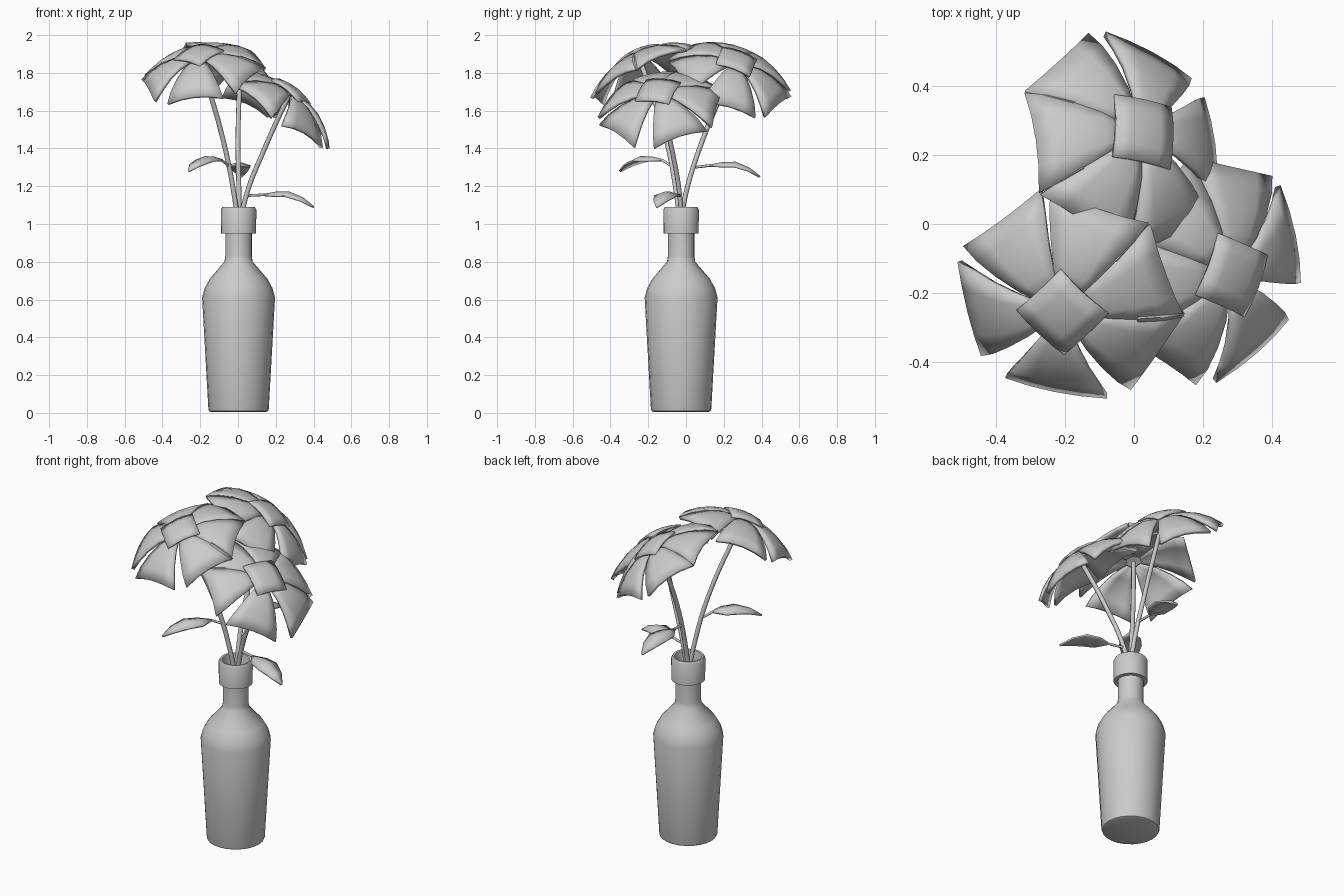
import bpy, bmesh, math
from mathutils import Vector, Matrix

if "Cube" in bpy.data.objects:
    bpy.data.objects.remove(bpy.data.objects["Cube"])


def finish(bm, name, angle=40, thick=0.0):
    bmesh.ops.recalc_face_normals(bm, faces=bm.faces)
    me = bpy.data.meshes.new(name)
    bm.to_mesh(me)
    bm.free()
    ob = bpy.data.objects.new(name, me)
    bpy.context.collection.objects.link(ob)
    bpy.ops.object.select_all(action='DESELECT')
    bpy.context.view_layer.objects.active = ob
    ob.select_set(True)
    if thick:
        m = ob.modifiers.new("thickness", 'SOLIDIFY')
        m.thickness = thick
        m.offset = 0
    bpy.ops.object.shade_smooth_by_angle(angle=math.radians(angle))
    return ob


def lathe(name, profile, centre, sides=24):
    bm = bmesh.new()
    vs = [bm.verts.new((r, 0, z)) for r, z in profile]
    es = [bm.edges.new(p) for p in zip(vs, vs[1:])]
    bmesh.ops.spin(bm, geom=vs + es, axis=(0, 0, 1), cent=(0, 0, 0),
                   angle=2 * math.pi, steps=sides, use_duplicate=False)
    bmesh.ops.remove_doubles(bm, verts=bm.verts, dist=1e-4)
    bmesh.ops.translate(bm, verts=bm.verts, vec=(*centre, 0))
    return finish(bm, name)


def patch(bm, rows, mat):
    """Quad sheet through rows of points."""
    g = [[bm.verts.new(mat @ Vector(p)) for p in row] for row in rows]
    for a, b in zip(g, g[1:]):
        for i in range(len(a) - 1):
            bm.faces.new((a[i], a[i + 1], b[i + 1], b[i]))


def tube(name, pts, radius):
    cu = bpy.data.curves.new(name, 'CURVE')
    cu.dimensions = '3D'
    cu.bevel_depth = radius
    cu.bevel_resolution = 2
    cu.resolution_u = 5
    cu.use_fill_caps = True
    sp = cu.splines.new('BEZIER')
    sp.bezier_points.add(len(pts) - 1)
    for bp, p in zip(sp.bezier_points, pts):
        bp.co = p
        bp.handle_left_type = bp.handle_right_type = 'AUTO'
    ob = bpy.data.objects.new(name, cu)
    bpy.context.collection.objects.link(ob)


def flower(name, centre, normal, angles, square_turn):
    n = Vector(normal).normalized()
    base = Matrix.Translation(centre) @ Vector((0, 0, 1)).rotation_difference(n).to_matrix().to_4x4()
    # six drooping wedge petals
    bm = bmesh.new()
    spine = [(0.04, 0.022, -0.022), (0.12, 0.065, -0.022), (0.19, 0.100, -0.042),
             (0.25, 0.130, -0.075), (0.30, 0.150, -0.115)]
    for a in angles:
        rows = [[(r, w * t, z - 0.025 * t * t * r / 0.3) for t in (-1, -0.5, 0, 0.5, 1)]
                for r, w, z in spine]
        patch(bm, rows, base @ Matrix.Rotation(math.radians(a), 4, 'Z'))
    finish(bm, name + "_petals", thick=0.018)
    # square centre petal
    bm = bmesh.new()
    k = [-0.095, -0.048, 0, 0.048, 0.095]
    rows = [[(x, y, 0.012 - 1.6 * (x * x + y * y)) for x in k] for y in k]
    patch(bm, rows, base @ Matrix.Rotation(math.radians(square_turn), 4, 'Z'))
    finish(bm, name + "_centre", thick=0.012)
    return Vector(centre) - n * 0.035, n


def leaf(name, start, neck, tip, half=0.062):
    tube(name + "_stalk", [start, neck], 0.007)
    a, b = Vector(neck), Vector(tip)
    d = (b - a)
    side = Vector((-d.y, d.x, 0)).normalized()
    bm = bmesh.new()
    rows = []
    for t, w, lift in [(0, 0.15, 0), (0.22, 0.85, 0.025), (0.5, 1, 0.045),
                       (0.78, 0.65, 0.032), (1, 0.06, 0)]:
        c = a + d * t + Vector((0, 0, lift))
        rows.append([c + side * half * w * s - Vector((0, 0, 0.02 * abs(s) * w)) for s in (-1, 0, 1)])
    patch(bm, rows, Matrix())
    finish(bm, name, thick=0.01)


# bottle with open lip
lathe("bottle", [(0, 0.005), (0.145, 0.005), (0.156, 0.01), (0.16, 0.022), (0.193, 0.61),
                 (0.18, 0.66), (0.152, 0.71), (0.075, 0.80), (0.07, 0.83), (0.07, 0.95),
                 (0.093, 0.95), (0.094, 1.075), (0.086, 1.09), (0.075, 1.088),
                 (0.07, 1.06), (0.058, 0.95), (0.058, 0.80)], (0.003, -0.026))

# flowers: centre, facing direction, petal angles, centre turn; then stem waypoints
blooms = [
    ("back_flower", (0.03, 0.27, 1.87), (0.62, 0.35, 1), (184, 130, 67, 3, 296, 238), -7,
     [(0.0, -0.05, 0.8), (0.005, -0.01, 1.12), (0.0, 0.09, 1.45)]),
    ("left_flower", (-0.21, -0.26, 1.905), (-0.2, -0.46, 1), (71, 129, 191, 260, 326, 17), 45,
     [(0.02, -0.01, 0.8), (-0.015, -0.045, 1.12), (-0.08, -0.105, 1.45)]),
    ("right_flower", (0.29, -0.15, 1.71), (0.72, -0.18, 1), (77, 17, 305, 240, 187, 132), -22,
     [(-0.01, -0.02, 0.8), (0.035, -0.03, 1.12), (0.15, -0.08, 1.42)]),
]
for name, c, n, angles, turn, path in blooms:
    end, _ = flower(name, c, n, angles, turn)
    tube(name + "_stem", path + [end], 0.013)

# leaves
leaf("right_leaf", (0.045, -0.03, 1.15), (0.14, -0.06, 1.155), (0.40, -0.155, 1.09))
leaf("left_leaf", (-0.05, -0.08, 1.31), (-0.09, -0.13, 1.34), (-0.26, -0.35, 1.28))
leaf("back_leaf", (0.0, 0.045, 1.30), (-0.01, 0.13, 1.31), (0.02, 0.39, 1.25))
